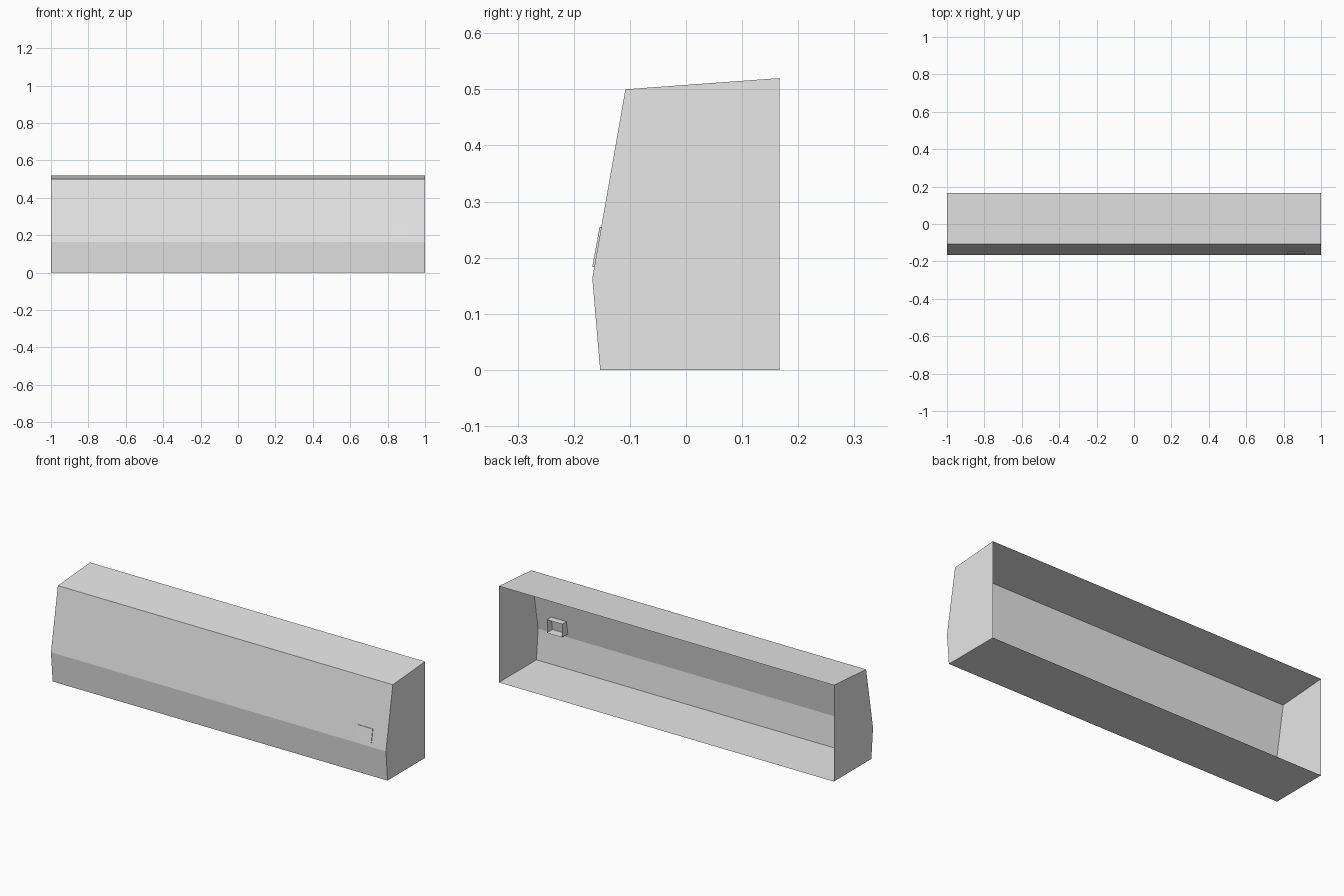
import bpy
import bmesh

if "Cube" in bpy.data.objects:
    bpy.data.objects.remove(bpy.data.objects["Cube"], do_unlink=True)

# Single plain grey
grey = bpy.data.materials.new("plain_grey")
grey.use_nodes = True
colour = (0.8, 0.8, 0.8, 1)
grey.diffuse_color = colour
grey.node_tree.nodes["Principled BSDF"].inputs["Base Color"].default_value = colour


def open_backed_shell(name, profile, x0, x1):
    """Sweep a (y, z) profile along x and cap both ends; the side between
    the last and first profile points stays open."""
    bm = bmesh.new()
    ends = [[bm.verts.new((x, y, z)) for y, z in profile] for x in (x0, x1)]
    a, b = ends
    bm.faces.new(a)
    bm.faces.new(b)
    for i in range(len(profile) - 1):
        bm.faces.new((a[i], a[i + 1], b[i + 1], b[i]))
    # Outward normals on the thin sheet
    bmesh.ops.recalc_face_normals(bm, faces=bm.faces)
    bm.faces.ensure_lookup_table()
    if bm.faces[0].normal.x > 0:
        bmesh.ops.reverse_faces(bm, faces=bm.faces)
    mesh = bpy.data.meshes.new(name)
    bm.to_mesh(mesh)
    bm.free()
    mesh.materials.append(grey)
    obj = bpy.data.objects.new(name, mesh)
    bpy.context.collection.objects.link(obj)
    return obj


# Long cover: bottom, lower front, sloped upper front, top
open_backed_shell("cover_shell",
                  [(0.167, 0), (-0.153, 0), (-0.167, 0.163),
                   (-0.108, 0.5), (0.167, 0.52)], -1, 1)

# Small window housing standing just proud of the sloped front
open_backed_shell("sensor_housing",
                  [(-0.115, 0.183), (-0.167, 0.183),
                   (-0.154, 0.255), (-0.115, 0.255)], 0.82, 0.912)
